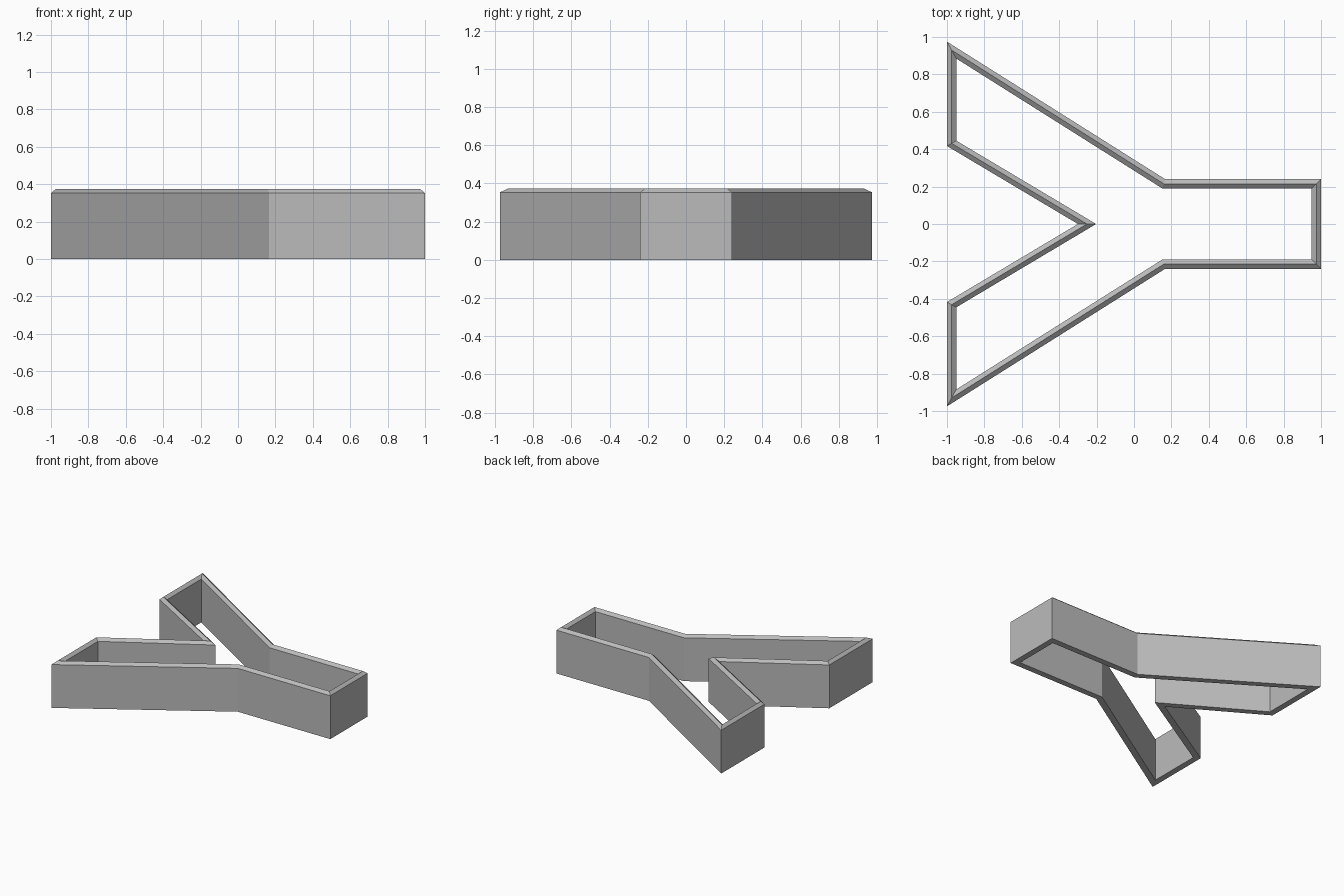
import bpy
import bmesh
from mathutils import Vector

cube = bpy.data.objects.get("Cube")
if cube:
    bpy.data.objects.remove(cube, do_unlink=True)

THICK, EAVE, RIDGE = 0.05, 0.353, 0.374

# Plain grey material
grey = bpy.data.materials.new("grey")
grey.use_nodes = True
colour = (0.5, 0.5, 0.5, 1)
grey.diffuse_color = colour
grey.node_tree.nodes["Principled BSDF"].inputs["Base Color"].default_value = colour

# Forked outer outline, counter-clockwise: one half, then its mirror across y
half = [(1, 0.24), (0.166, 0.24), (-1, 0.975), (-1, 0.417)]
notch = (-0.3, 0)
outline = [Vector(p) for p in half + [notch] + [(x, -y) for x, y in reversed(half)]]


def inset(points, distance):
    """Mitred inward offset of a counter-clockwise outline."""
    result = []
    for i, p in enumerate(points):
        a = (p - points[i - 1]).normalized()
        b = (points[(i + 1) % len(points)] - p).normalized()
        na, nb = Vector((-a.y, a.x)), Vector((-b.y, b.x))
        result.append(p + (na + nb) * distance / (1 + na.dot(nb)))
    return result


# Wall cross-section: (inward distance, height), with a ridged top
section = [(0, 0), (0, EAVE), (THICK / 2, RIDGE), (THICK, EAVE), (THICK, 0)]

# Sweep the section around the outline
bm = bmesh.new()
rings = [[bm.verts.new((p.x, p.y, z)) for p in inset(outline, d)] for d, z in section]
for k, ring in enumerate(rings):
    following = rings[(k + 1) % len(rings)]
    for i in range(len(ring)):
        j = (i + 1) % len(ring)
        bm.faces.new((ring[i], ring[j], following[j], following[i]))
bmesh.ops.recalc_face_normals(bm, faces=bm.faces)

mesh = bpy.data.meshes.new("forked_wall")
bm.to_mesh(mesh)
bm.free()
mesh.materials.append(grey)
wall = bpy.data.objects.new("forked_wall", mesh)
bpy.context.collection.objects.link(wall)
